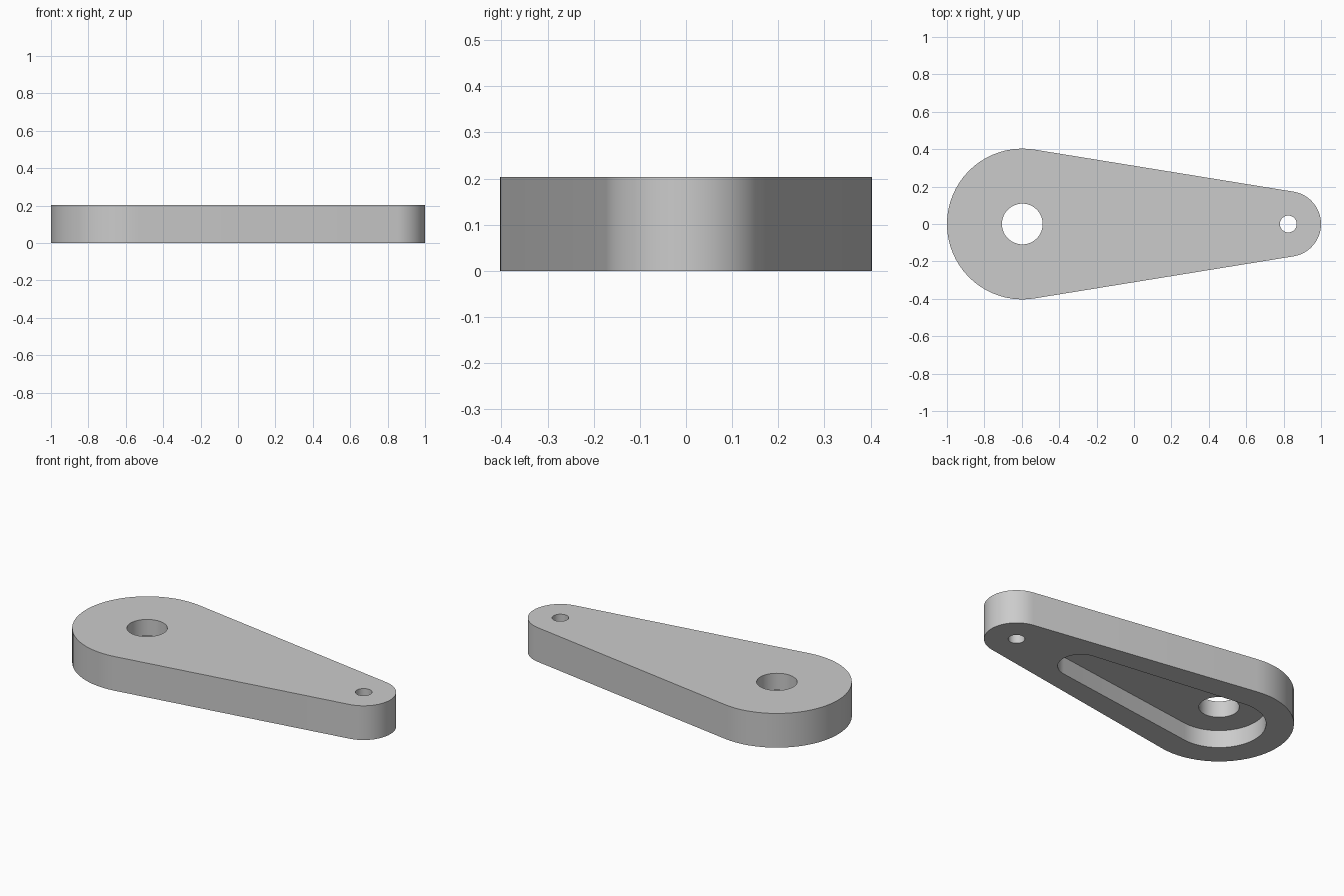
import bpy, bmesh, math

if "Cube" in bpy.data.objects:
    bpy.data.objects.remove(bpy.data.objects["Cube"])

HEIGHT = 0.203
BIG_X, BIG_R = -0.597, 0.403
TIP_X, TIP_R = 0.825, 0.175
POCKET_X, POCKET_DEPTH = 0.373, 0.105

grey = bpy.data.materials.new("plain grey")
grey.use_nodes = True
colour = (0.6, 0.6, 0.6, 1)
grey.diffuse_color = colour
grey.node_tree.nodes["Principled BSDF"].inputs["Base Color"].default_value = colour


def arc(cx, r, start, end, steps):
    angles = [start + (end - start) * i / steps for i in range(steps + 1)]
    return [(cx + r * math.cos(a), r * math.sin(a)) for a in angles]


def teardrop(x1, r1, x2, r2):
    """Outline of two circles joined by their outer tangents."""
    t = math.acos((r1 - r2) / (x2 - x1))
    return arc(x2, r2, -t, t, 24) + arc(x1, r1, t, 2 * math.pi - t, 36)


def prism(name, outline, z0, z1):
    bm = bmesh.new()
    base = bm.faces.new([bm.verts.new((x, y, z0)) for x, y in outline])
    top = bmesh.ops.extrude_face_region(bm, geom=[base])["geom"]
    verts = [v for v in top if isinstance(v, bmesh.types.BMVert)]
    bmesh.ops.translate(bm, verts=verts, vec=(0, 0, z1 - z0))
    bmesh.ops.recalc_face_normals(bm, faces=bm.faces)
    mesh = bpy.data.meshes.new(name)
    bm.to_mesh(mesh)
    bm.free()
    mesh.materials.append(grey)
    obj = bpy.data.objects.new(name, mesh)
    bpy.context.collection.objects.link(obj)
    return obj


def circle(cx, r, steps=48):
    return arc(cx, r, 0, 2 * math.pi, steps)[:-1]


# Tapered lever body
body = prism("lever_arm", teardrop(BIG_X, BIG_R, TIP_X, TIP_R), 0, HEIGHT)

# Underside pocket and the two through holes
cutters = [
    prism("pocket_cutter", teardrop(BIG_X, 0.253, POCKET_X, 0.125), -0.1, POCKET_DEPTH),
    prism("shaft_hole_cutter", circle(BIG_X, 0.109), -0.1, HEIGHT + 0.1),
    prism("pin_hole_cutter", circle(TIP_X, 0.045), -0.1, HEIGHT + 0.1),
]
for cutter in cutters:
    cutter.hide_render = True
    mod = body.modifiers.new(cutter.name, "BOOLEAN")
    mod.operation = "DIFFERENCE"
    mod.solver = "EXACT"
    mod.object = cutter

# Bake the cuts and drop the cutters
bpy.context.view_layer.update()
graph = bpy.context.evaluated_depsgraph_get()
cut_mesh = bpy.data.meshes.new_from_object(body.evaluated_get(graph))
body.modifiers.clear()
body.data = cut_mesh
for cutter in cutters:
    bpy.data.objects.remove(cutter)

# Smooth curved walls, sharp rims
bpy.ops.object.select_all(action="DESELECT")
body.select_set(True)
bpy.context.view_layer.objects.active = body
bpy.ops.object.shade_smooth_by_angle(angle=math.radians(30))
